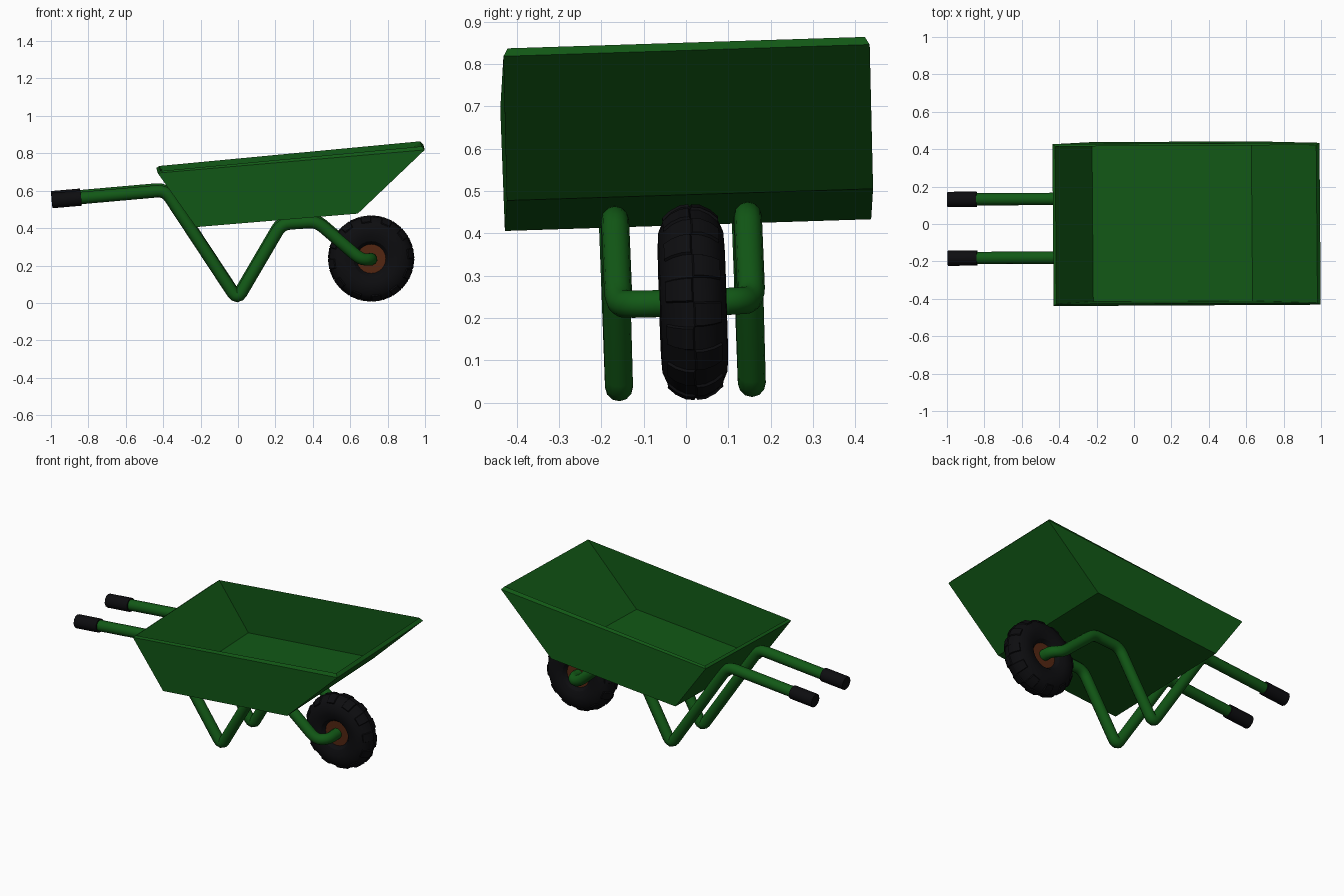
import bpy, bmesh
from math import cos, sin, pi, radians
from mathutils import Matrix, Vector

if "Cube" in bpy.data.objects:
    bpy.data.objects.remove(bpy.data.objects["Cube"])

# whole model leans very slightly
LEAN = Matrix.Rotation(0.008, 4, 'Z') @ Matrix.Rotation(0.032, 4, 'X')


def material(name, rgb):
    m = bpy.data.materials.new(name)
    m.diffuse_color = (*rgb, 1)
    m.use_nodes = True
    m.node_tree.nodes["Principled BSDF"].inputs["Base Color"].default_value = m.diffuse_color
    return m


GREEN = material("green_paint", (0.006, 0.1, 0.008))
BLACK = material("black_rubber", (0.004, 0.004, 0.005))
BROWN = material("brown_hub", (0.09, 0.02, 0.006))


def finish(name, bm, mat, smooth=None):
    bmesh.ops.recalc_face_normals(bm, faces=bm.faces)
    me = bpy.data.meshes.new(name)
    bm.to_mesh(me)
    bm.free()
    me.materials.append(mat)
    ob = bpy.data.objects.new(name, me)
    bpy.context.collection.objects.link(ob)
    ob.matrix_world = LEAN
    if smooth:
        bpy.ops.object.select_all(action='DESELECT')
        bpy.context.view_layer.objects.active = ob
        ob.select_set(True)
        bpy.ops.object.shade_smooth_by_angle(angle=radians(smooth))
    return ob


def fillet(pts, cut=0.045, n=4):
    # round every inner corner of a path
    pts = [Vector(p) for p in pts]
    out = [pts[0]]
    for a, p, b in zip(pts, pts[1:], pts[2:]):
        s = p + (a - p).normalized() * min(cut, (a - p).length * 0.45)
        e = p + (b - p).normalized() * min(cut, (b - p).length * 0.45)
        for i in range(n + 1):
            t = i / n
            out.append(s * (1 - t) ** 2 + p * 2 * t * (1 - t) + e * t * t)
    return out + [pts[-1]]


def tube(name, pts, r, mat):
    cu = bpy.data.curves.new(name, 'CURVE')
    cu.dimensions = '3D'
    cu.bevel_depth = r
    cu.bevel_resolution = 4
    cu.use_fill_caps = True
    sp = cu.splines.new('POLY')
    sp.points.add(len(pts) - 1)
    for q, p in zip(sp.points, pts):
        q.co = (*p, 1)
    tmp = bpy.data.objects.new(name + "_path", cu)
    bpy.context.collection.objects.link(tmp)
    bm = bmesh.new()
    me = tmp.to_mesh()
    bm.from_mesh(me)
    tmp.to_mesh_clear()
    bpy.data.objects.remove(tmp)
    bmesh.ops.remove_doubles(bm, verts=bm.verts, dist=1e-5)
    return finish(name, bm, mat, 40)


# tray: extruded side profile, open on top, thin walls
profile = [(-0.433, 0.708), (-0.228, 0.419), (0.637, 0.491), (0.995, 0.832)]
bm = bmesh.new()
f = bm.faces.new([bm.verts.new((x, -0.413, z)) for x, z in profile])
ext = bmesh.ops.extrude_face_region(bm, geom=[f])
bmesh.ops.translate(bm, vec=(0, 0.866, 0),
                    verts=[v for v in ext['geom'] if isinstance(v, bmesh.types.BMVert)])
bmesh.ops.recalc_face_normals(bm, faces=bm.faces)
top = max(bm.faces, key=lambda q: q.calc_center_median().z)
bmesh.ops.delete(bm, geom=[top], context='FACES_ONLY')
tray = finish("tray", bm, GREEN)
sol = tray.modifiers.new("thickness", 'SOLIDIFY')
sol.thickness = 0.014
sol.offset = -1
sol.use_even_offset = True

# frame: one bent tube from handle to handle through the axle
Y = 0.157
half = [(-0.99, Y, 0.553), (-0.39, Y, 0.606), (-0.005, Y, 0.022), (0.232, Y, 0.427),
        (0.42, Y, 0.44), (0.655, Y, 0.238), (0.712, 0.12, 0.236)]
path = half + [(x, -y, z) for x, y, z in reversed(half)]
tube("frame", fillet(path), 0.033, GREEN)

# handle grips
for side, s in (("left", 1), ("right", -1)):
    tube(side + "_grip", [(-0.996, s * Y, 0.5525), (-0.84, s * Y, 0.566)], 0.041, BLACK)

# tyre: rounded cross-section swept round the axle, raised tread blocks
WX, WY, WZ, N = 0.712, 0.018, 0.237, 24
half_sec = [(0.078, 0.045), (0.095, 0.066), (0.13, 0.079), (0.165, 0.077),
            (0.195, 0.064), (0.213, 0.044), (0.224, 0.022)]
sec = half_sec + [(0.226, 0)] + [(r, -w) for r, w in reversed(half_sec)]
bm = bmesh.new()
rings = []
for i in range(N):
    a = 2 * pi * i / N
    rings.append([bm.verts.new((WX + r * cos(a), WY + w, WZ + r * sin(a))) for r, w in sec])
tread = []
for i in range(N):
    A, B = rings[i], rings[(i + 1) % N]
    for j in range(len(sec)):
        k = (j + 1) % len(sec)
        q = bm.faces.new((A[j], A[k], B[k], B[j]))
        if 4 <= j <= 9 and (i + j // 7) % 2:
            tread.append(q)
bmesh.ops.recalc_face_normals(bm, faces=bm.faces)
bmesh.ops.inset_region(bm, faces=tread, thickness=0.003, depth=0.006, use_even_offset=True)
finish("tyre", bm, BLACK, 30)

# hub
bm = bmesh.new()
bmesh.ops.create_cone(bm, cap_ends=True, segments=24, radius1=0.08, radius2=0.08, depth=0.09,
                      matrix=Matrix.Translation((WX, WY, WZ)) @ Matrix.Rotation(pi / 2, 4, 'X'))
finish("wheel_hub", bm, BROWN, 40)
